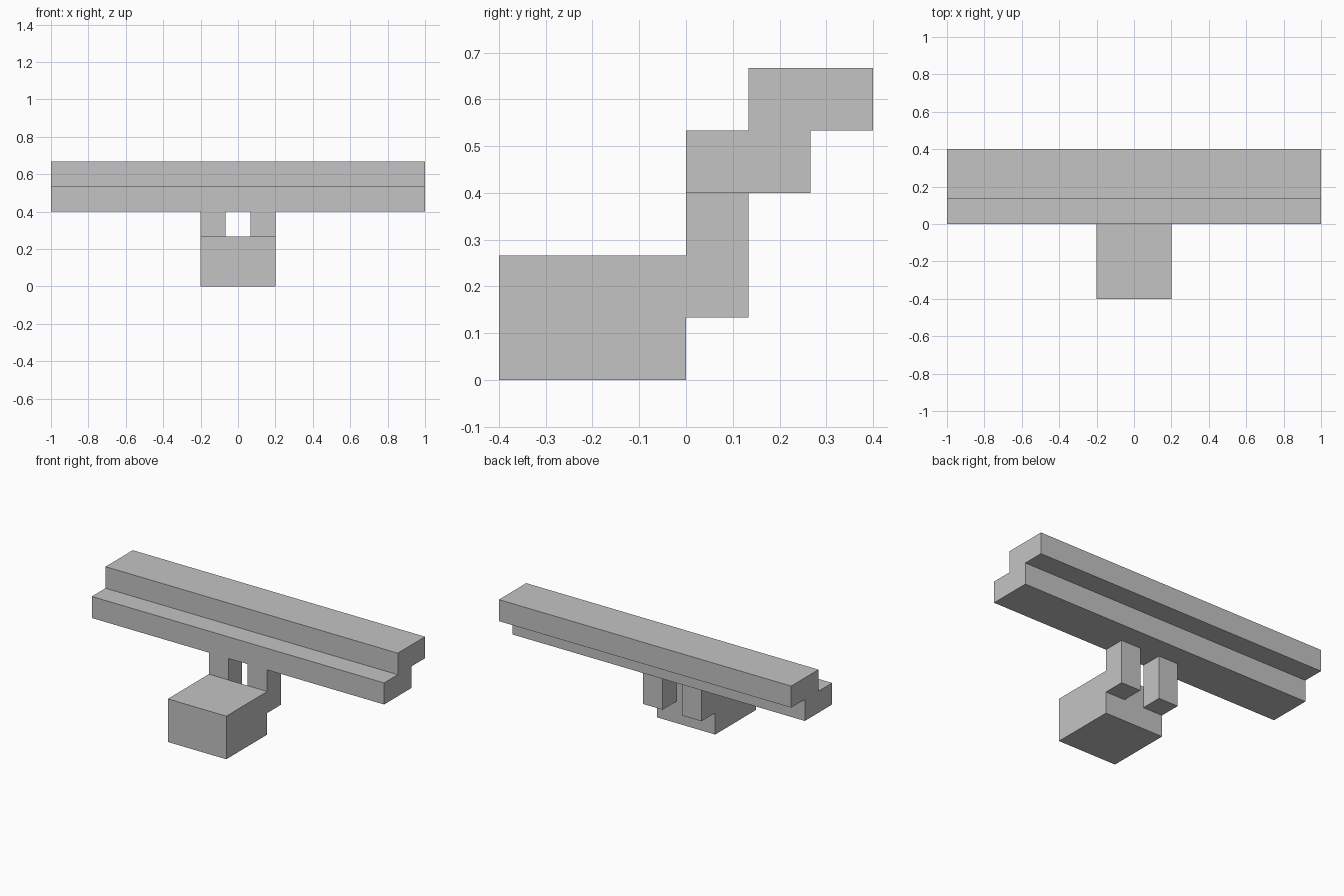
import bpy
import bmesh

if "Cube" in bpy.data.objects:
    bpy.data.objects.remove(bpy.data.objects["Cube"], do_unlink=True)

U = 2 / 15  # module: every dimension is a multiple of this

grey = bpy.data.materials.new("light_grey")
grey.use_nodes = True
colour = (0.55, 0.55, 0.55, 1)
grey.diffuse_color = colour
grey.node_tree.nodes["Principled BSDF"].inputs["Base Color"].default_value = colour


def extrude_profile(name, profile, x0, x1):
    """Extrude a (y, z) outline, in modules, along x from x0 to x1."""
    bm = bmesh.new()
    face = bm.faces.new([bm.verts.new((x0 * U, y * U, z * U)) for y, z in profile])
    moved = bmesh.ops.extrude_face_region(bm, geom=[face])["geom"]
    bmesh.ops.translate(bm, vec=((x1 - x0) * U, 0, 0),
                        verts=[v for v in moved if isinstance(v, bmesh.types.BMVert)])
    bmesh.ops.recalc_face_normals(bm, faces=bm.faces)
    mesh = bpy.data.meshes.new(name)
    bm.to_mesh(mesh)
    bm.free()
    mesh.materials.append(grey)
    obj = bpy.data.objects.new(name, mesh)
    bpy.context.collection.objects.link(obj)
    return obj


def rect(y0, y1, z0, z1):
    return [(y0, z0), (y1, z0), (y1, z1), (y0, z1)]


# Block at the front
extrude_profile("front_block", rect(-3, 0, 0, 2), -1.5, 1.5)

# Pair of posts behind the block
for side, x0 in (("right", -1.5), ("left", 0.5)):
    extrude_profile(side + "_post", rect(0, 1, 1, 3), x0, x0 + 1)

# Long stepped beam on top of the posts
stepped = [(0, 3), (2, 3), (2, 4), (3, 4), (3, 5), (1, 5), (1, 4), (0, 4)]
extrude_profile("stepped_beam", stepped, -7.5, 7.5)
